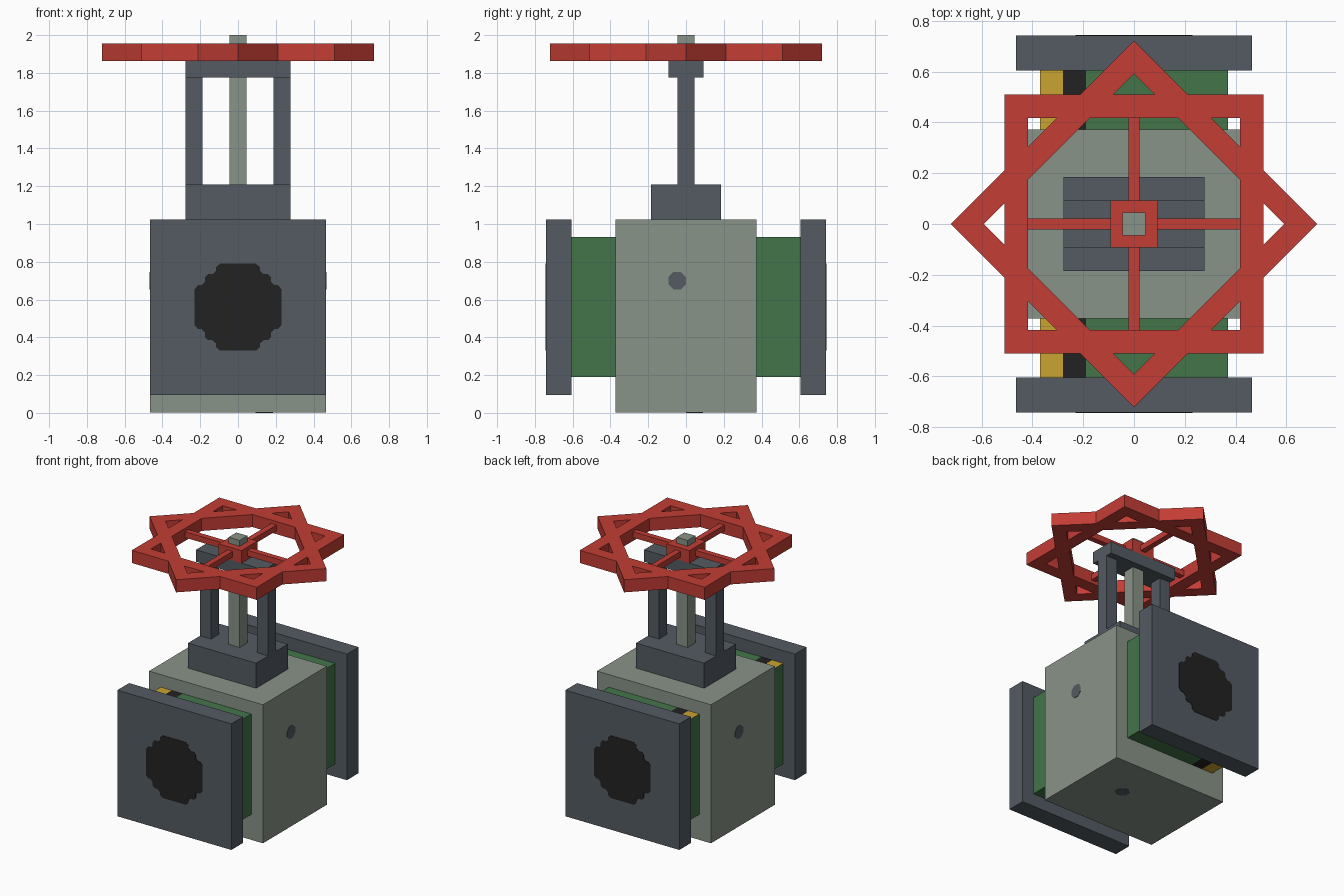
import bpy, bmesh, math
from mathutils import Matrix, Vector

cube = bpy.data.objects.get("Cube")
if cube:
    bpy.data.objects.remove(cube, do_unlink=True)


def material(name, rgb):
    linear = [((c / 255 + 0.055) / 1.055) ** 2.4 for c in rgb]
    mat = bpy.data.materials.new(name)
    mat.use_nodes = True
    mat.diffuse_color = (*linear, 1)
    mat.node_tree.nodes["Principled BSDF"].inputs["Base Color"].default_value = (*linear, 1)
    return mat


slate = material("slate", (83, 91, 98))
sage = material("sage grey", (136, 147, 136))
green = material("pipe green", (67, 117, 74))
yellow = material("band yellow", (202, 164, 48))
black = material("black", (34, 34, 34))
red = material("wheel red", (196, 61, 53))


def finish(name, bm, *mats):
    bmesh.ops.recalc_face_normals(bm, faces=bm.faces)
    mesh = bpy.data.meshes.new(name)
    bm.to_mesh(mesh)
    bm.free()
    for mat in mats:
        mesh.materials.append(mat)
    obj = bpy.data.objects.new(name, mesh)
    bpy.context.collection.objects.link(obj)
    return obj


def box_mesh(x0, x1, y0, y1, z0, z1):
    bm = bmesh.new()
    place = Matrix.Translation(((x0 + x1) / 2, (y0 + y1) / 2, (z0 + z1) / 2))
    size = Matrix.Diagonal((x1 - x0, y1 - y0, z1 - z0, 1))
    bmesh.ops.create_cube(bm, size=1, matrix=place @ size)
    return bm


def box(name, mat, *bounds):
    return finish(name, box_mesh(*bounds), mat)


def plate(name, mat, outline, centre, normal, depth=0.006):
    """Thin flat plate with half its depth standing proud of the surface."""
    bm = bmesh.new()
    face = bm.faces.new([bm.verts.new((x, y, -depth / 2)) for x, y in outline])
    out = bmesh.ops.extrude_face_region(bm, geom=[face])["geom"]
    bmesh.ops.translate(bm, vec=(0, 0, depth),
                        verts=[v for v in out if isinstance(v, bmesh.types.BMVert)])
    turn = Vector(normal).to_track_quat('Z', 'Y').to_matrix().to_4x4()
    bm.transform(Matrix.Translation(centre) @ turn)
    return finish(name, bm, mat)


# Valve body with its small round marks
box("valve_body", sage, -0.465, 0.465, -0.373, 0.373, 0.003, 1.025)
dot = [(0.05 * math.cos(math.pi * (k + 0.5) / 4), 0.05 * math.sin(math.pi * (k + 0.5) / 4))
       for k in range(8)]
plate("left_mark", slate, dot, (0.465, -0.047, 0.70), (1, 0, 0))
plate("right_mark", slate, dot, (-0.465, 0.047, 0.70), (-1, 0, 0))
plate("bottom_mark", slate, dot, (0.14, 0.045, 0.003), (0, 0, -1))

# Stepped round bore outline: one eighth, reflected into a quarter, then turned
eighth = [(0.23, 0.095), (0.212, 0.116), (0.193, 0.116), (0.175, 0.135), (0.175, 0.159)]
quarter = eighth + [(y, x) for x, y in reversed(eighth)]
bore = []
for turn in range(4):
    bore += quarter
    quarter = [(-y, x) for x, y in quarter]

# Pipe stubs, flanges and bores at both ends
for side, s in (("front", -1), ("back", 1)):
    pipe = box_mesh(-0.37, 0.37, *sorted((s * 0.37, s * 0.61)), 0.19, 0.932)
    for cut in (-0.28, -0.19):
        bmesh.ops.bisect_plane(pipe, geom=pipe.verts[:] + pipe.edges[:] + pipe.faces[:],
                               plane_co=(cut, 0, 0), plane_no=(1, 0, 0))
    pipe.normal_update()
    for f in pipe.faces:
        x = f.calc_center_median().x
        if abs(f.normal.z) > 0.5:
            f.material_index = 1 if x < -0.28 else 2 if x < -0.19 else 0
    finish(side + "_pipe", pipe, green, yellow, black)
    box(side + "_flange", slate, -0.465, 0.465, *sorted((s * 0.605, s * 0.742)), 0.095, 1.025)
    plate(side + "_bore", black, bore, (0, s * 0.742, 0.56), (0, s, 0))

# Bonnet, yoke and stem
box("bonnet", slate, -0.278, 0.278, -0.185, 0.185, 1.025, 1.21)
for side, s in (("right", -1), ("left", 1)):
    box(side + "_yoke_post", slate, *sorted((s * 0.188, s * 0.278)), -0.045, 0.045, 1.21, 1.775)
box("yoke_crossbar", slate, -0.278, 0.278, -0.093, 0.093, 1.775, 1.863)
box("stem", sage, -0.045, 0.045, -0.045, 0.045, 1.21, 2.0)


# Handwheel rim: two square rings, one turned an eighth
def square_ring(name, angle):
    bm = bmesh.new()
    spin = Matrix.Rotation(angle, 3, 'Z')
    loops = []
    for r, z in ((0.51, 1.863), (0.51, 1.956), (0.418, 1.956), (0.418, 1.863)):
        loops.append([bm.verts.new(spin @ Vector((sx * r, sy * r, z)))
                      for sx, sy in ((1, 1), (-1, 1), (-1, -1), (1, -1))])
    for a, b in zip(loops, loops[1:] + loops[:1]):
        for k in range(4):
            n = (k + 1) % 4
            bm.faces.new((a[k], a[n], b[n], b[k]))
    return finish(name, bm, red)


square_ring("wheel_rim_square", 0)
square_ring("wheel_rim_diamond", math.pi / 4)

# Wheel hub and spokes
box("wheel_hub", red, -0.093, 0.093, -0.093, 0.093, 1.863, 1.956)
for s, (across, along) in ((-1, ("right", "front")), (1, ("left", "back"))):
    reach = sorted((s * 0.08, s * 0.43))
    box(across + "_spoke", red, *reach, -0.021, 0.021, 1.888, 1.931)
    box(along + "_spoke", red, -0.021, 0.021, *reach, 1.888, 1.931)
